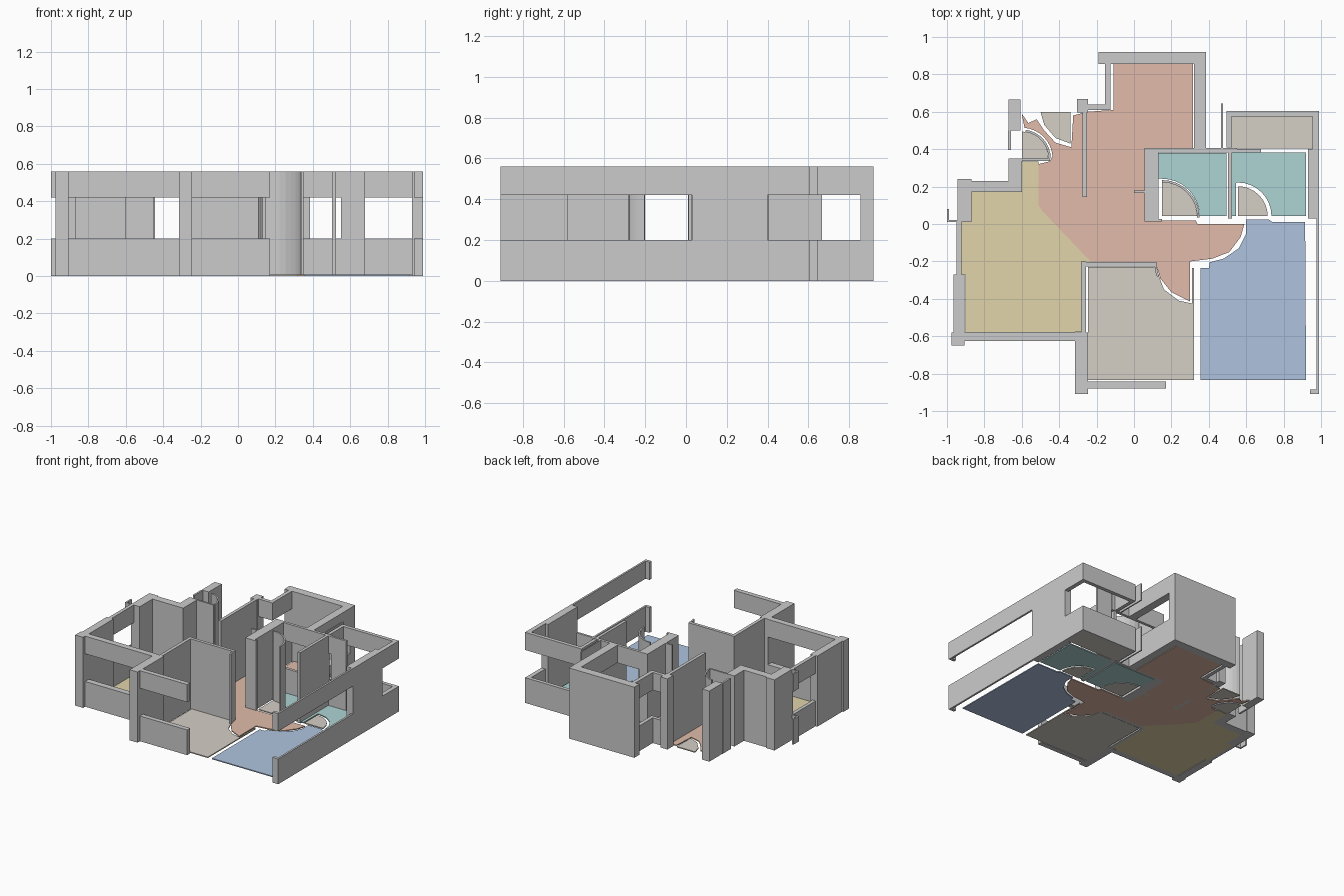
import bpy, bmesh, math

H, SILL, HEAD, FLOOR = 0.56, 0.20, 0.42, 0.008


def material(name, rgb):
    m = bpy.data.materials.new(name)
    m.diffuse_color = (*rgb, 1)
    return m


RED = material("hall_red", (0.75, 0.50, 0.40))
YELLOW = material("room_yellow", (0.76, 0.66, 0.40))
TAN = material("room_tan", (0.66, 0.62, 0.56))
BLUE = material("room_blue", (0.43, 0.55, 0.74))
TEAL = material("bath_teal", (0.42, 0.66, 0.66))


def prism(name, pts, spans, mat=None):
    """Extrude one outline over each (bottom, top) height span."""
    bm = bmesh.new()
    for z0, z1 in spans:
        f = bm.faces.new([bm.verts.new((x, y, z0)) for x, y in pts])
        up = bmesh.ops.extrude_face_region(bm, geom=[f])["geom"]
        bmesh.ops.translate(bm, vec=(0, 0, z1 - z0),
                            verts=[v for v in up if isinstance(v, bmesh.types.BMVert)])
    bmesh.ops.recalc_face_normals(bm, faces=bm.faces)
    me = bpy.data.meshes.new(name)
    bm.to_mesh(me)
    bm.free()
    ob = bpy.data.objects.new(name, me)
    bpy.context.collection.objects.link(ob)
    if mat:
        me.materials.append(mat)
    return ob


def rect(x0, x1, y0, y1):
    return [(x0, y0), (x1, y0), (x1, y1), (x0, y1)]


def wall(name, *r):
    prism(name, rect(*r), [(0, H)])


def window(name, *r):
    prism(name, rect(*r), [(0, SILL), (HEAD, H)])


def floor(name, pts, mat):
    prism(name, pts, [(0, FLOOR)], mat)


def arc(cx, cy, r, a0, a1, n=8):
    return [(cx + r * math.cos(math.radians(a0 + (a1 - a0) * i / n)),
             cy + r * math.sin(math.radians(a0 + (a1 - a0) * i / n))) for i in range(n + 1)]


def arc_wall(name, cx, cy, r, a0, a1, t=0.012):
    prism(name, arc(cx, cy, r, a0, a1) + arc(cx, cy, r - t, a1, a0), [(0, H)])


# solid outer walls and posts
wall("back_wall", -0.19, 0.385, 0.855, 0.92)
wall("back_left_post", -0.305, -0.245, 0.595, 0.668)
wall("entry_post", -0.67, -0.608, 0.50, 0.665)
wall("entry_strip", -0.673, -0.658, 0.395, 0.50)
wall("entry_lower_wall", -0.67, -0.60, 0.23, 0.35)
wall("left_upper_wall", -0.945, -0.60, 0.17, 0.23)
wall("left_corner_wall", -0.945, -0.87, 0.01, 0.24)
wall("left_lower_wall", -0.965, -0.905, -0.60, -0.27)
wall("left_front_post", -0.975, -0.905, -0.65, -0.58)
wall("front_post", -0.315, -0.245, -0.91, -0.58)
wall("right_wall", 0.93, 0.99, 0.03, 0.40)

# solid inner walls
wall("bedroom_side_wall", -0.283, -0.257, -0.59, -0.20)
wall("bedroom_back_wall", -0.283, 0.12, -0.228, -0.203)
wall("hall_partition", -0.275, -0.25, 0.145, 0.60)
wall("bath_shaft", 0.055, 0.13, 0.015, 0.405)
wall("shaft_fin", 0.0, 0.055, 0.165, 0.178)
wall("shaft_base_fin", 0.055, 0.15, 0.013, 0.028)
wall("bath_partition", 0.502, 0.525, 0.03, 0.40)
wall("bath_back_wall", 0.55, 0.68, 0.383, 0.40)
wall("closet_wall", -0.60, -0.45, 0.338, 0.352)

# curved door sweeps
arc_wall("bath_door_sweep", 0.15, 0.035, 0.20, 0, 90)
arc_wall("closet_door_sweep", -0.60, 0.35, 0.155, 0, 82)
arc_wall("bedroom_door_stub", 0.32, -0.21, 0.21, 180, 200)

# window walls: sill below, lintel above
window("back_right_window", 0.32, 0.385, 0.40, 0.855)
window("back_left_window", -0.155, -0.125, 0.63, 0.855)
window("back_step_window", -0.245, -0.125, 0.61, 0.638)
window("left_window", -0.95, -0.922, -0.27, 0.02)
window("left_ledge", -1.0, -0.945, 0.01, 0.022)
window("left_ledge_end", -1.0, -0.988, 0.01, 0.08)
window("front_left_window", -0.905, -0.315, -0.625, -0.577)
window("front_window", -0.245, 0.17, -0.88, -0.842)
window("right_window", 0.975, 0.99, -0.89, 0.03)
window("right_front_post", 0.94, 0.99, -0.91, -0.885)
window("bath_window", 0.13, 0.55, 0.383, 0.405)
window("bath_side_fin", 0.465, 0.475, 0.40, 0.645)
window("balcony_side", 0.495, 0.522, 0.41, 0.605)
window("balcony_back", 0.495, 0.99, 0.575, 0.605)
window("balcony_right", 0.955, 0.99, 0.40, 0.605)

# floors
hall_edge = [(-0.23, -0.203), (-0.49, 0.07), (-0.51, 0.10)]
floor("hall_floor",
      [(-0.11, 0.855), (0.315, 0.855), (0.315, 0.40), (0.055, 0.40), (0.055, 0.02),
       (0.33, 0.02), (0.34, 0.0), (0.59, 0.0), (0.57, -0.07), (0.51, -0.15), (0.42, -0.185),
       (0.30, -0.20), (0.30, -0.415), (0.20, -0.365), (0.14, -0.29), (0.115, -0.203)]
      + hall_edge + [(-0.51, 0.32), (-0.45, 0.335)]
      + arc(-0.60, 0.35, 0.165, 5, 85)
      + [(-0.60, 0.59), (-0.565, 0.54), (-0.52, 0.56), (-0.48, 0.50), (-0.42, 0.435),
         (-0.335, 0.41), (-0.325, 0.58), (-0.25, 0.60), (-0.11, 0.61)], RED)
floor("left_room_floor",
      [(-0.90, -0.577), (-0.28, -0.577), (-0.28, -0.203)] + hall_edge
      + [(-0.51, 0.335), (-0.60, 0.335), (-0.60, 0.17), (-0.87, 0.17), (-0.87, 0.01),
         (-0.922, 0.01), (-0.922, -0.27), (-0.90, -0.27)], YELLOW)
floor("middle_room_floor",
      [(-0.245, -0.835), (0.32, -0.835), (0.32, -0.235), (0.31, -0.235), (0.31, -0.425),
       (0.24, -0.41), (0.16, -0.35), (0.115, -0.23), (-0.245, -0.23)], TAN)
floor("right_room_floor",
      [(0.355, -0.835), (0.92, -0.835), (0.915, 0.01), (0.74, 0.01), (0.72, 0.025),
       (0.60, 0.025), (0.60, -0.05), (0.56, -0.13), (0.48, -0.185), (0.405, -0.205),
       (0.40, -0.235), (0.355, -0.235)], BLUE)
floor("bath_left_floor",
      [(0.13, 0.38), (0.495, 0.38), (0.495, 0.042)] + arc(0.15, 0.042, 0.20, 0, 90)
      + [(0.13, 0.242)], TEAL)
floor("bath_right_floor",
      [(0.525, 0.383), (0.92, 0.383), (0.92, 0.042)] + arc(0.555, 0.042, 0.18, 0, 90)
      + [(0.545, 0.22), (0.545, 0.042), (0.525, 0.042)], TEAL)
floor("bath_left_door_floor", [(0.15, 0.042)] + arc(0.15, 0.042, 0.186, 0, 90), TAN)
floor("bath_right_door_floor", [(0.555, 0.042)] + arc(0.555, 0.042, 0.16, 0, 90), TAN)
floor("entry_door_floor",
      [(-0.50, 0.60), (-0.34, 0.60), (-0.34, 0.43), (-0.42, 0.46), (-0.48, 0.53)], TAN)
floor("closet_floor", [(-0.60, 0.352)] + arc(-0.60, 0.352, 0.142, 0, 90), TAN)
floor("balcony_floor", rect(0.522, 0.955, 0.405, 0.575), TAN)
